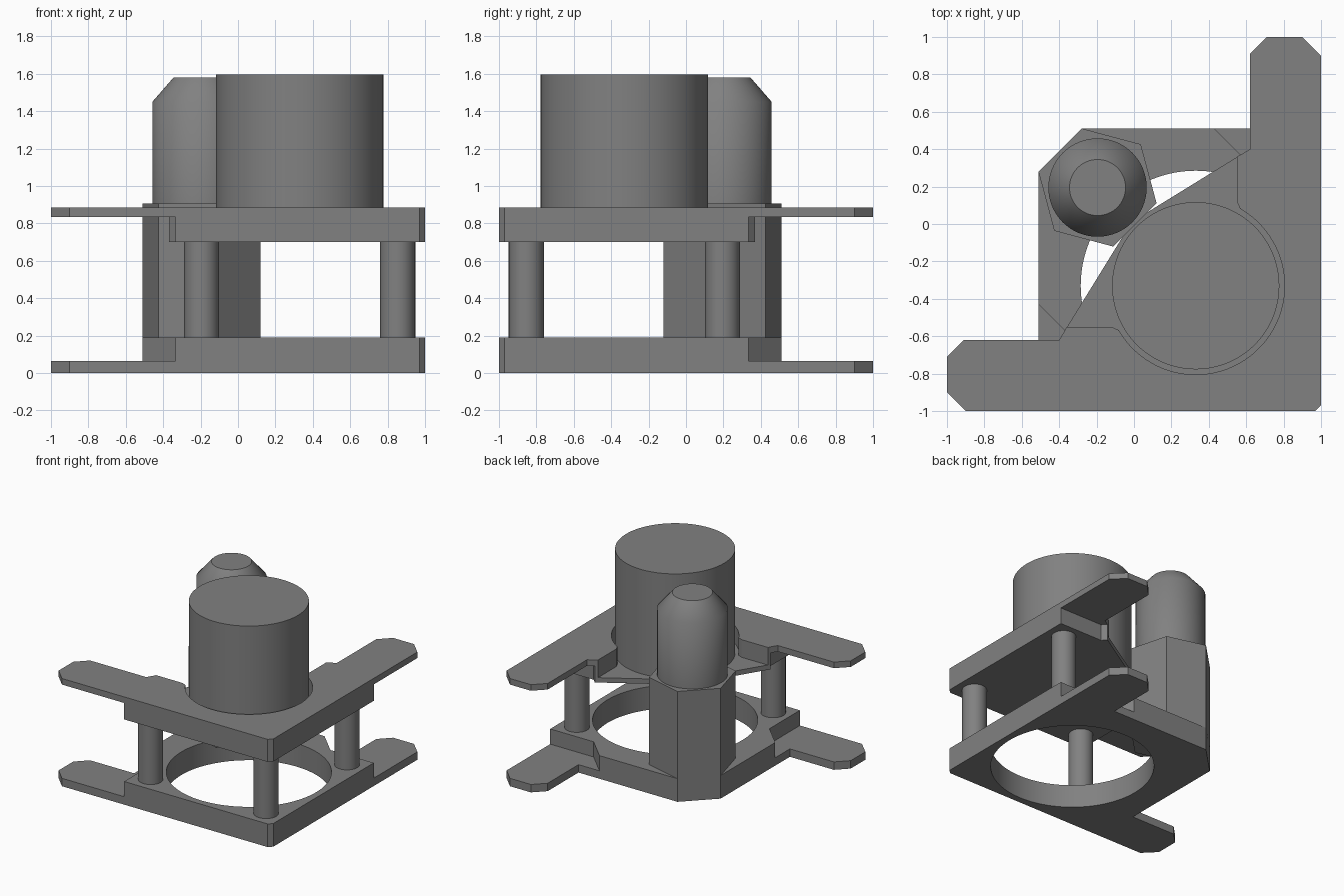
import bpy, bmesh
from math import sin, cos, radians

cube = bpy.data.objects.get("Cube")
if cube:
    bpy.data.objects.remove(cube, do_unlink=True)

grey = bpy.data.materials.new("mid_grey")
grey.use_nodes = True
colour = (0.22, 0.22, 0.22, 1)
grey.diffuse_color = colour
grey.node_tree.nodes["Principled BSDF"].inputs["Base Color"].default_value = colour

CENTRE = (0.33, -0.33)   # axis of the drum and the round opening
POST = (-0.195, 0.195)   # axis of the hexagonal column


def mirror(points):
    """Reflect across the diagonal of the frame, reversing the order."""
    return [(-y, -x) for x, y in reversed(points)]


def arc(radius, start, end, steps):
    return [(CENTRE[0] + radius * cos(radians(start + (end - start) * i / steps)),
             CENTRE[1] + radius * sin(radians(start + (end - start) * i / steps)))
            for i in range(steps + 1)]


def add_object(name, bm, smooth=None):
    bmesh.ops.recalc_face_normals(bm, faces=bm.faces)
    mesh = bpy.data.meshes.new(name)
    bm.to_mesh(mesh)
    bm.free()
    mesh.materials.append(grey)
    ob = bpy.data.objects.new(name, mesh)
    bpy.context.collection.objects.link(ob)
    if smooth:
        shade(ob, smooth)
    return ob


def shade(ob, angle):
    bpy.ops.object.select_all(action='DESELECT')
    ob.select_set(True)
    bpy.context.view_layer.objects.active = ob
    bpy.ops.object.shade_smooth_by_angle(angle=radians(angle))


def prism(name, outline, z0, z1, smooth=None):
    bm = bmesh.new()
    face = bm.faces.new([bm.verts.new((x, y, z0)) for x, y in outline])
    top = bmesh.ops.extrude_face_region(bm, geom=[face], use_keep_orig=True)
    for v in top["geom"]:
        if isinstance(v, bmesh.types.BMVert):
            v.co.z = z1
    return add_object(name, bm, smooth)


def lathe(name, centre, profile, sides=64, turn=0, smooth=45):
    """Solid of revolution from (radius, height) pairs, capped at both ends."""
    bm = bmesh.new()
    rings = []
    for r, z in profile:
        rings.append([bm.verts.new((centre[0] + r * cos(radians(turn + 360 * i / sides)),
                                    centre[1] + r * sin(radians(turn + 360 * i / sides)), z))
                      for i in range(sides)])
    for a, b in zip(rings, rings[1:]):
        for i in range(sides):
            j = (i + 1) % sides
            bm.faces.new((a[i], a[j], b[j], b[i]))
    bm.faces.new(rings[0])
    bm.faces.new(rings[-1])
    return add_object(name, bm, smooth)


# Shared outline pieces, each one half of the diagonal symmetry
corner = (0.97, -1)
step = [(-0.335, -1), (-0.335, -0.605)]
arm_tip = [(-0.9, -1), (-1, -0.9), (-1, -0.71), (-0.91, -0.62)]
back = [(-0.51, 0.28)]

# Lower frame: thin base with arms, thick body, round opening through both
base_half = [corner] + arm_tip + [(-0.51, -0.62)] + back
body_half = [corner] + step + [(-0.51, -0.43)] + back
cutter = lathe("opening_cutter", CENTRE, [(0.615, -0.1), (0.615, 0.4)], sides=96)
cutter.hide_render = True
for name, half, z0, z1 in (("lower_base", base_half, 0, 0.065),
                           ("lower_body", body_half, 0.065, 0.19)):
    ob = prism(name, half + mirror(half), z0, z1)
    cut = ob.modifiers.new("opening", 'BOOLEAN')
    cut.operation = 'DIFFERENCE'
    cut.solver = 'EXACT'
    cut.object = cutter
    bpy.ops.object.select_all(action='DESELECT')
    ob.select_set(True)
    bpy.context.view_layer.objects.active = ob
    bpy.ops.object.modifier_apply(modifier=cut.name)
    shade(ob, 25)
bpy.data.objects.remove(cutter, do_unlink=True)

# Upper plate: thin floor, raised rim around the drum recess, two thin arms
notch = (-0.37, -0.57)
floor_half = [corner] + step + [notch] + arc(0.47, 148, 138, 4)
prism("upper_floor", floor_half + mirror(floor_half), 0.7, 0.74, 20)
rim_half = ([corner] + step + [notch, (-0.36, -0.55), (-0.12, -0.55)]
            + arc(0.475, 210, 312, 24))
prism("upper_rim", rim_half + mirror(rim_half), 0.74, 0.885, 20)
arm = [step[0]] + arm_tip + [(-0.4, -0.62), notch, step[1]]
prism("upper_right_arm", arm, 0.835, 0.885)
prism("upper_back_arm", mirror(arm), 0.835, 0.885)

# Spacer posts between the plates
for name, x, y in (("front_left_post", 0.853, -0.853),
                   ("front_right_post", -0.195, -0.855),
                   ("back_left_post", 0.855, 0.195)):
    lathe(name, (x, y), [(0.093, 0.19), (0.093, 0.7)], sides=40)

# Large drum standing in the recess
lathe("drum", CENTRE, [(0.447, 0.74), (0.447, 1.597)], sides=96)

# Hexagonal column with a chamfered round housing on top
lathe("hex_column", POST, [(0.327, 0.19), (0.327, 0.907)], sides=6, turn=45, smooth=None)
lathe("round_housing", POST, [(0.263, 0.907), (0.263, 1.45), (0.15, 1.58)])
